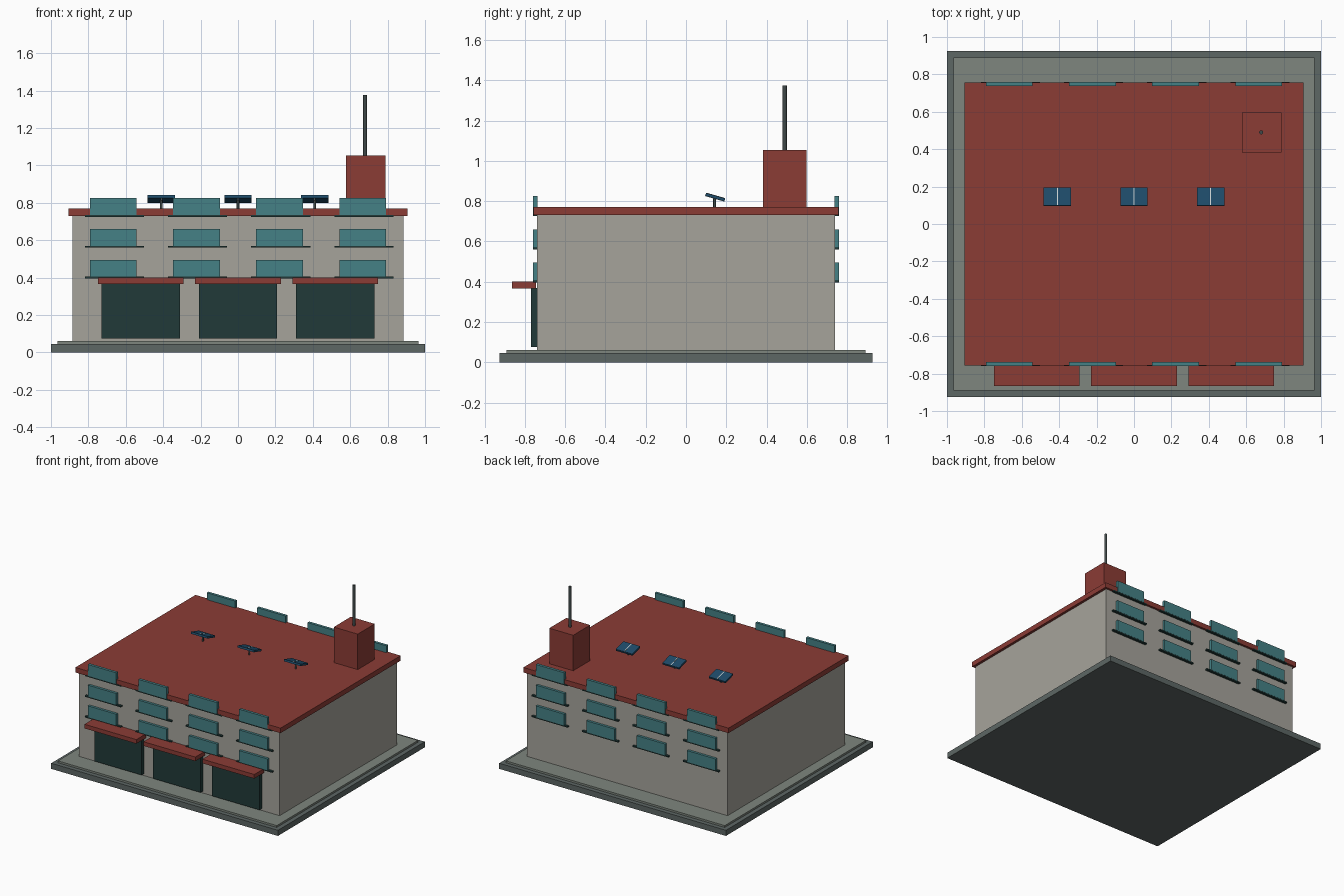
import bpy
from math import radians
from mathutils import Matrix, Vector

if "Cube" in bpy.data.objects:
    bpy.data.objects.remove(bpy.data.objects["Cube"])


def material(name, r, g, b):
    m = bpy.data.materials.new(name)
    m.diffuse_color = (r, g, b, 1)
    m.use_nodes = True
    m.node_tree.nodes["Principled BSDF"].inputs["Base Color"].default_value = m.diffuse_color
    return m


RED = material("brick_red", 0.26, 0.045, 0.036)
WALL = material("wall_stone", 0.38, 0.37, 0.33)
GLASS = material("teal_glass", 0.06, 0.22, 0.24)
DOOR = material("dark_green", 0.015, 0.042, 0.04)
BASE = material("base_grey", 0.11, 0.135, 0.13)
PAVING = material("paving_grey", 0.21, 0.24, 0.21)
PANEL = material("panel_blue", 0.013, 0.07, 0.14)
METAL = material("dark_metal", 0.05, 0.065, 0.065)
WHITE = material("pale_strip", 0.6, 0.65, 0.65)


def box(name, x, y, z, mat):
    """Box from (min, max) ranges on each axis."""
    bpy.ops.mesh.primitive_cube_add(size=1)
    o = bpy.context.object
    o.name = name
    ranges = (x, y, z)
    size = Vector([b - a for a, b in ranges])
    centre = Vector([(a + b) / 2 for a, b in ranges])
    o.data.transform(Matrix.Diagonal(size).to_4x4())
    o.location = centre
    o.data.materials.append(mat)
    return o


def rod(name, x, y, z0, z1, radius, mat):
    bpy.ops.mesh.primitive_cylinder_add(vertices=12, radius=radius, depth=z1 - z0,
                                        location=(x, y, (z0 + z1) / 2))
    o = bpy.context.object
    o.name = name
    o.data.materials.append(mat)
    bpy.ops.object.shade_smooth_by_angle(angle=radians(40))
    return o


def span(centre, width):
    return (centre - width / 2, centre + width / 2)


# Ground slabs, walls and roof
box("base", (-1, 1), (-0.925, 0.925), (0, 0.045), BASE)
box("paving", (-0.965, 0.965), (-0.89, 0.89), (0.045, 0.06), PAVING)
box("walls", (-0.885, 0.885), (-0.74, 0.74), (0.06, 0.73), WALL)
box("roof", (-0.905, 0.905), (-0.757, 0.757), (0.73, 0.77), RED)

# Windows with sills, three rows of four, front and back
for side, sign in (("front", -1), ("back", 1)):
    for row in range(3):
        z = 0.405 + 0.165 * row
        for col in range(4):
            x = -0.667 + 0.4447 * col
            win_y = sorted((sign * 0.738, sign * 0.76))
            sill_y = sorted((sign * 0.735, sign * 0.759))
            box(f"{side}_window_{row}_{col}", span(x, 0.25), win_y, (z, z + 0.09), GLASS)
            box(f"{side}_sill_{row}_{col}", span(x + 0.006, 0.316), sill_y,
                (z - 0.01, z), DOOR)

# Bay doors with awnings
for i, x in enumerate((-0.52, 0, 0.52)):
    box(f"bay_door_{i}", span(x, 0.418), (-0.77, -0.738), (0.075, 0.37), DOOR)
    box(f"awning_{i}", span(x, 0.458), (-0.865, -0.745), (0.367, 0.4), RED)

# Roof block and mast
box("roof_block", (0.577, 0.788), (0.383, 0.597), (0.77, 1.053), RED)
rod("mast", 0.68, 0.49, 1.053, 1.375, 0.011, METAL)

# Tilted roof panels on posts
for i, x in enumerate((-0.41, 0, 0.41)):
    rod(f"panel_post_{i}", x, 0.142, 0.77, 0.818, 0.007, METAL)
    panel = box(f"roof_panel_{i}", span(x, 0.146), span(0.145, 0.099),
                span(0.82, 0.015), PANEL)
    strip = box(f"panel_strip_{i}", span(x, 0.006), span(0.145, 0.097),
                span(0.82, 0.018), WHITE)
    for o in (panel, strip):
        o.rotation_euler.x = radians(-16)
